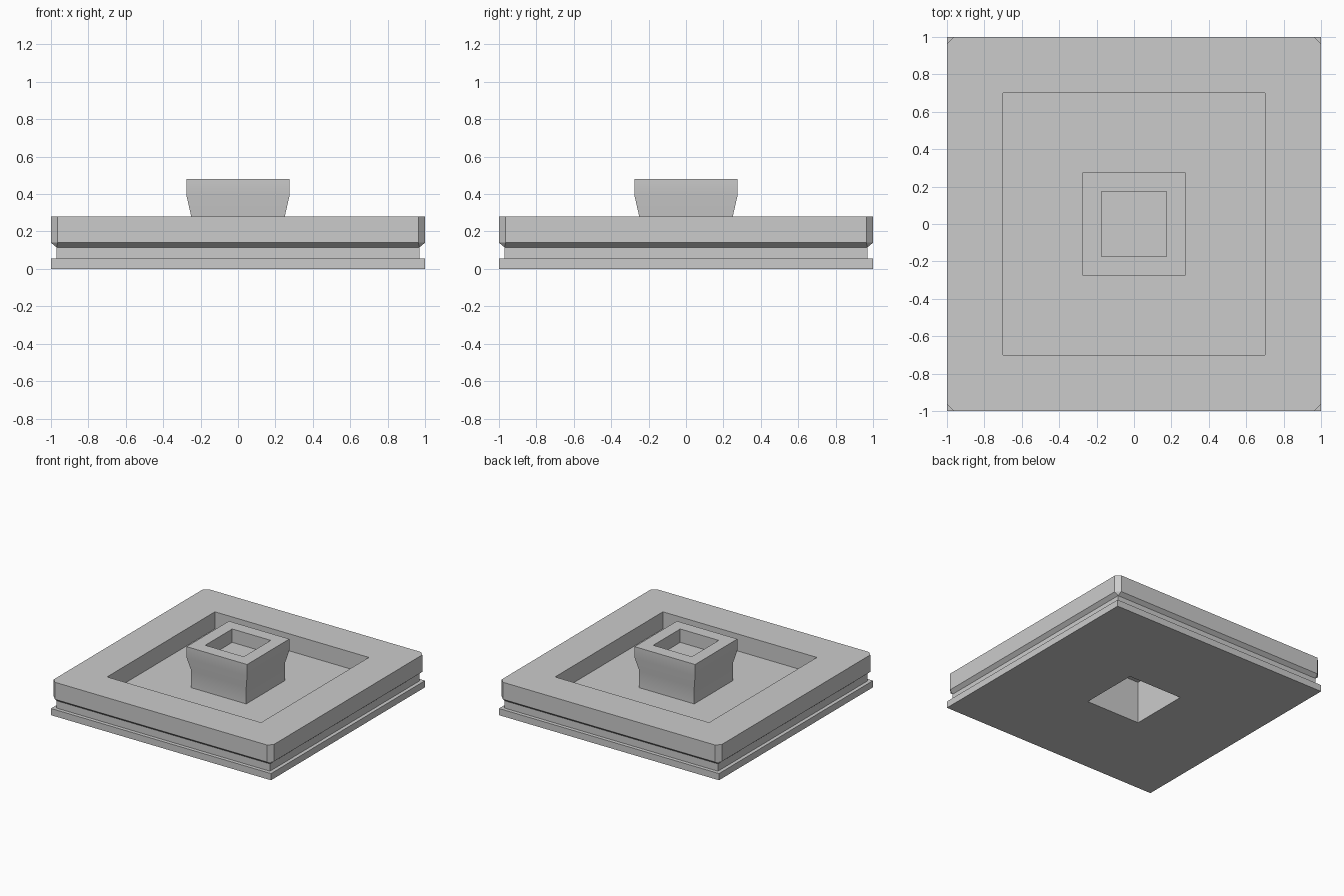
import bpy
import bmesh
import math

if "Cube" in bpy.data.objects:
    bpy.data.objects.remove(bpy.data.objects["Cube"])


def ring(bm, half, z, cut=0.0):
    """Square loop of half-width `half`, corners cut off by `cut` (8 points)."""
    pts = []
    for sx, sy in ((1, 1), (-1, 1), (-1, -1), (1, -1)):
        a = (sx * half, sy * (half - cut))
        b = (sx * (half - cut), sy * half)
        pts += [a, b] if sx * sy > 0 else [b, a]
    return [bm.verts.new((x, y, z)) for x, y in pts]


def loft(name, profile, closed=False):
    """Sweep a (half, z, cut) profile around a square; cap or close it."""
    bm = bmesh.new()
    rings = [ring(bm, *p) for p in profile]
    pairs = list(zip(rings, rings[1:]))
    if closed:
        pairs.append((rings[-1], rings[0]))
    else:
        bm.faces.new(rings[0])
        bm.faces.new(rings[-1])
    for lo, hi in pairs:
        for i in range(8):
            j = (i + 1) % 8
            bm.faces.new((lo[i], lo[j], hi[j], hi[i]))
    bmesh.ops.remove_doubles(bm, verts=bm.verts, dist=0.0002)
    bmesh.ops.recalc_face_normals(bm, faces=bm.faces)
    mesh = bpy.data.meshes.new(name)
    bm.to_mesh(mesh)
    bm.free()
    obj = bpy.data.objects.new(name, mesh)
    bpy.context.collection.objects.link(obj)
    bpy.context.view_layer.objects.active = obj
    obj.select_set(True)
    bpy.ops.object.shade_smooth_by_angle(angle=math.radians(25))
    obj.select_set(False)
    return obj


# Square tray: foot plate, groove, cut-corner rim, recessed floor, central hole
loft("tray", [
    (0.247, 0.0), (1.0, 0.0), (1.0, 0.055), (0.97, 0.055), (0.97, 0.115),
    (1.0, 0.14, 0.036), (1.0, 0.28, 0.036), (0.7, 0.28), (0.7, 0.14),
    (0.247, 0.14)], closed=True)

# Flared hollow post: inner ceiling, inner wall, outer wall, top pocket
loft("post", [
    (0.247, 0.35), (0.247, 0.14), (0.25, 0.14), (0.25, 0.28),
    (0.275, 0.39), (0.275, 0.48), (0.175, 0.48), (0.175, 0.37)])
